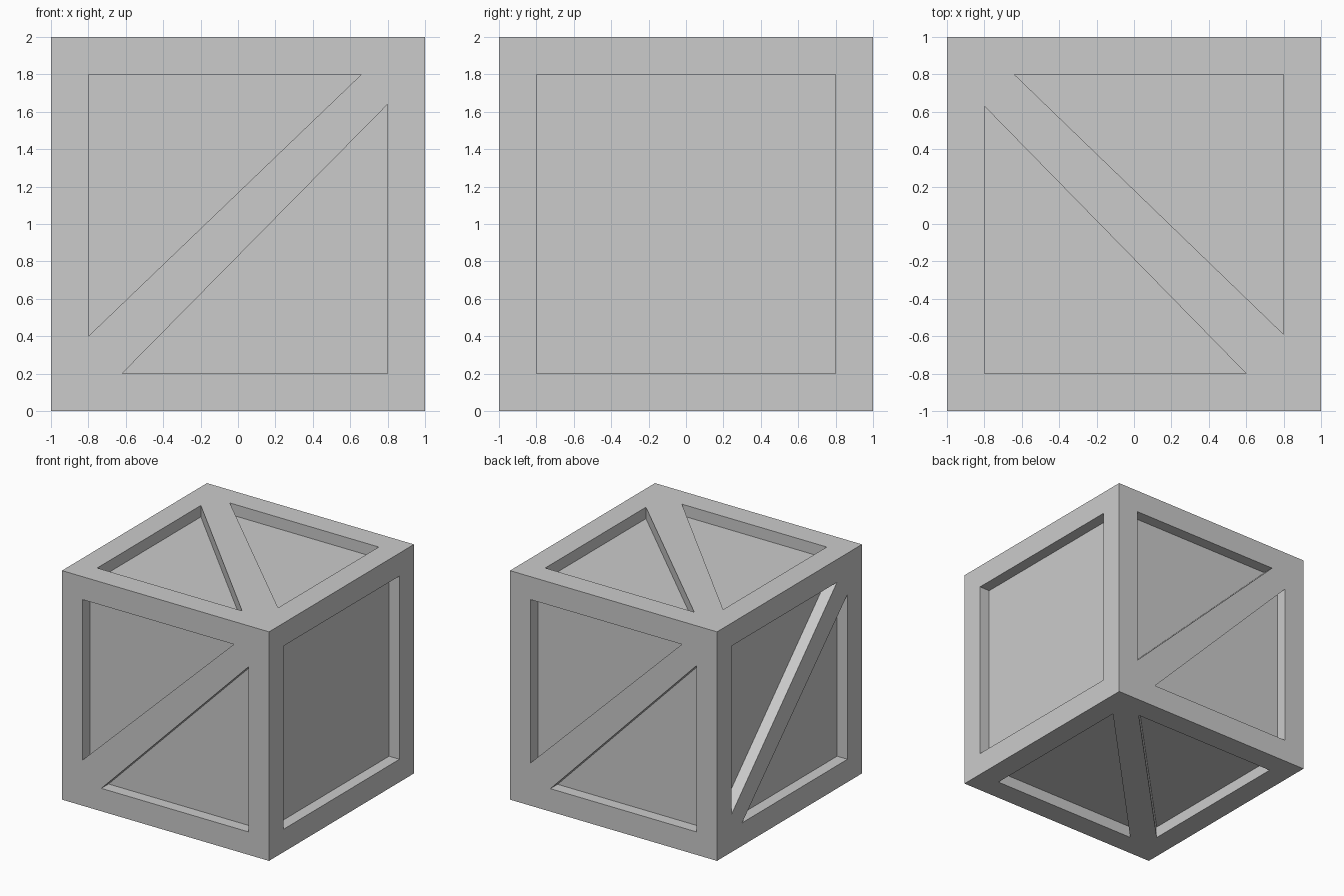
import bpy, bmesh
from mathutils import Vector

if "Cube" in bpy.data.objects:
    bpy.data.objects.remove(bpy.data.objects["Cube"])

IN, OUT = 0.9, 1.1   # recess floor and outer end of the cutting prisms
E = 0.8              # inner edge of the frame

X, Y, Z = Vector((1, 0, 0)), Vector((0, 1, 0)), Vector((0, 0, 1))


def prism(bm, outline, normal, u, v):
    """Prism pointing out of one crate face; outline is in face coordinates."""
    centre = Vector((0, 0, 1))
    low, high = [[bm.verts.new(centre + u * a + v * b + normal * d)
                  for a, b in outline] for d in (IN, OUT)]
    bm.faces.new(low)
    bm.faces.new(high)
    n = len(outline)
    for i in range(n):
        j = (i + 1) % n
        bm.faces.new((low[i], low[j], high[j], high[i]))


def braced(top, left, low, right):
    """Two triangular recesses left beside a rising diagonal brace."""
    return [[(-E, E), (top, E), (-E, left)],
            [(low, -E), (E, -E), (E, right)]]


# Each face: outward normal, horizontal axis, vertical axis, recess outlines
faces = [
    (-Y, X, Z, braced(0.66, -0.60, -0.62, 0.64)),    # front
    (Y, -X, Z, braced(0.66, -0.625, -0.61, 0.65)),   # back
    (-X, -Y, Z, braced(0.655, -0.67, -0.655, 0.64)),  # left
    (X, Y, Z, [[(-E, -E), (E, -E), (E, E), (-E, E)]]),  # right, plain panel
    (Z, -X, Y, braced(0.64, -0.59, -0.60, 0.63)),    # top
    (-Z, X, Y, braced(0.62, -0.66, -0.63, 0.68)),    # bottom
]

# Cutter holding all recesses
bm = bmesh.new()
for normal, u, v, outlines in faces:
    for outline in outlines:
        prism(bm, outline, normal, u, v)
bmesh.ops.recalc_face_normals(bm, faces=bm.faces)
mesh = bpy.data.meshes.new("recess_cutter")
bm.to_mesh(mesh)
bm.free()
cutter = bpy.data.objects.new("recess_cutter", mesh)
bpy.context.collection.objects.link(cutter)
cutter.hide_render = True

# Crate body with the panels carved in
bpy.ops.mesh.primitive_cube_add(size=2, location=(0, 0, 1))
crate = bpy.context.object
crate.name = "crate"
mod = crate.modifiers.new("recesses", 'BOOLEAN')
mod.operation = 'DIFFERENCE'
mod.solver = 'EXACT'
mod.object = cutter
bpy.ops.object.modifier_apply(modifier=mod.name)
bpy.data.objects.remove(cutter)
